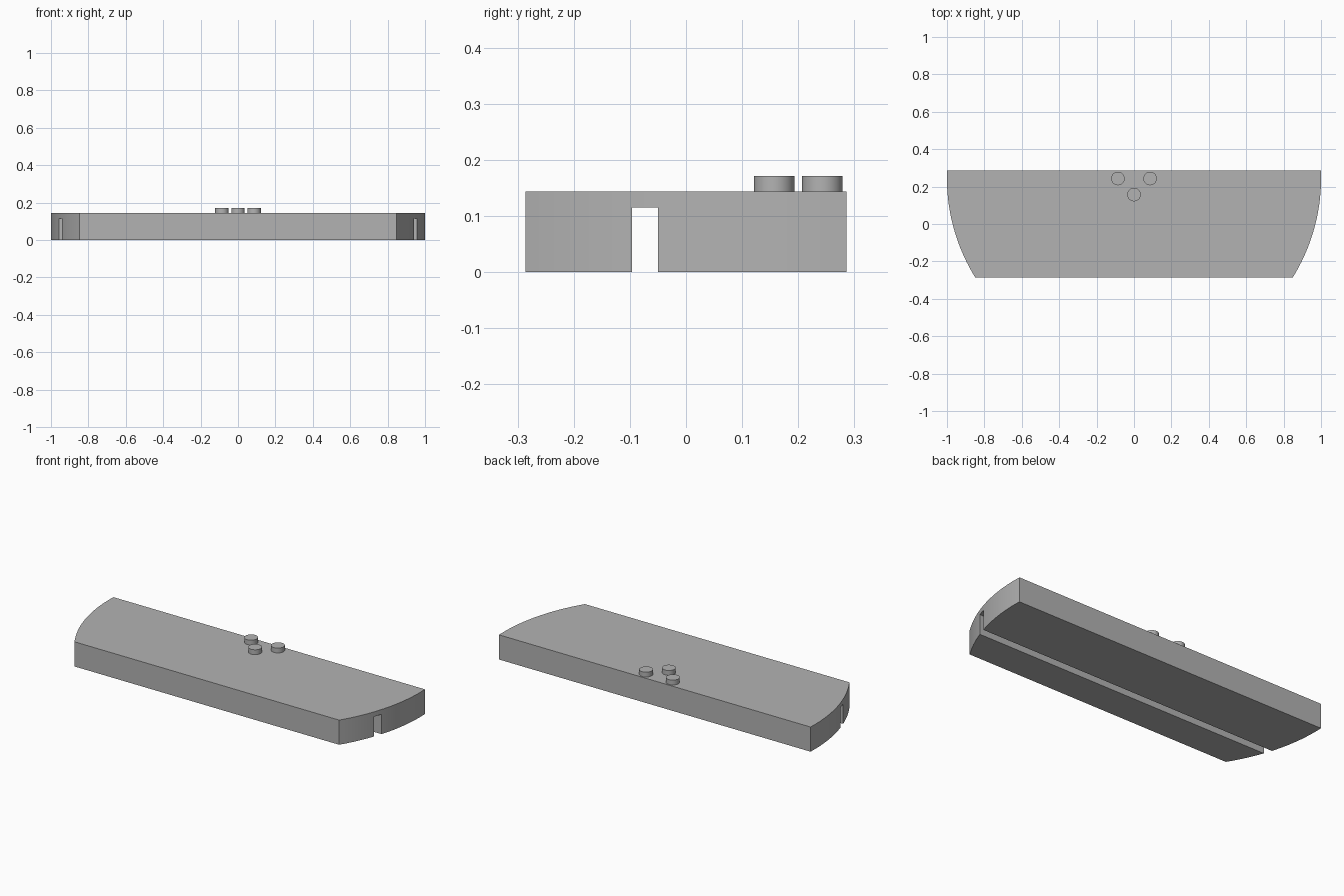
import bpy, bmesh, math

if "Cube" in bpy.data.objects:
    bpy.data.objects.remove(bpy.data.objects["Cube"], do_unlink=True)

HALF_DEPTH, TOP = 0.286, 0.143
ARC_Y, STEPS = 0.243, 24          # centre of the rounded ends, radius 1
BUTTON_R, BUTTON_H = 0.036, 0.028

grey = bpy.data.materials.new("plain_grey")
grey.use_nodes = True
colour = (0.45, 0.45, 0.45, 1)
grey.diffuse_color = colour
grey.node_tree.nodes["Principled BSDF"].inputs["Base Color"].default_value = colour


def smooth(obj):
    bpy.ops.object.select_all(action="DESELECT")
    obj.select_set(True)
    bpy.context.view_layer.objects.active = obj
    bpy.ops.object.shade_smooth_by_angle(angle=math.radians(30))


def prism(name, outline, z0, z1):
    """Extrude a flat xy outline between two heights."""
    bm = bmesh.new()
    face = bm.faces.new([bm.verts.new((x, y, z0)) for x, y in outline])
    top = bmesh.ops.extrude_face_region(bm, geom=[face])["geom"]
    bmesh.ops.translate(bm, vec=(0, 0, z1 - z0),
                        verts=[v for v in top if isinstance(v, bmesh.types.BMVert)])
    bmesh.ops.recalc_face_normals(bm, faces=bm.faces)
    mesh = bpy.data.meshes.new(name)
    bm.to_mesh(mesh)
    bm.free()
    mesh.materials.append(grey)
    obj = bpy.data.objects.new(name, mesh)
    bpy.context.collection.objects.link(obj)
    return obj


# Slab with straight front and back and arc-shaped ends
start = math.asin(-HALF_DEPTH - ARC_Y)
end = math.asin(HALF_DEPTH - ARC_Y)
angles = [start + (end - start) * i / STEPS for i in range(STEPS + 1)]
right_arc = [(math.cos(a), ARC_Y + math.sin(a)) for a in angles]
left_arc = [(-x, y) for x, y in reversed(right_arc)]
body = prism("body", right_arc + left_arc, 0, TOP)

# Full-length groove along the underside
cutter = prism("groove_cutter", [(-1.2, -0.096), (1.2, -0.096), (1.2, -0.05), (-1.2, -0.05)],
               -0.1, 0.115)
cut = body.modifiers.new("groove", "BOOLEAN")
cut.operation, cut.solver, cut.object = "DIFFERENCE", "EXACT", cutter
bpy.context.view_layer.objects.active = body
bpy.ops.object.modifier_apply(modifier=cut.name)
bpy.data.objects.remove(cutter, do_unlink=True)
smooth(body)

# Three round buttons near the back edge
for name, x, y in (("left_button", 0.086, ARC_Y), ("right_button", -0.086, ARC_Y),
                   ("front_button", 0, 0.157)):
    bpy.ops.mesh.primitive_cylinder_add(vertices=48, radius=BUTTON_R, depth=BUTTON_H,
                                        location=(x, y, TOP + BUTTON_H / 2))
    button = bpy.context.object
    button.name = name
    button.data.materials.append(grey)
    smooth(button)
